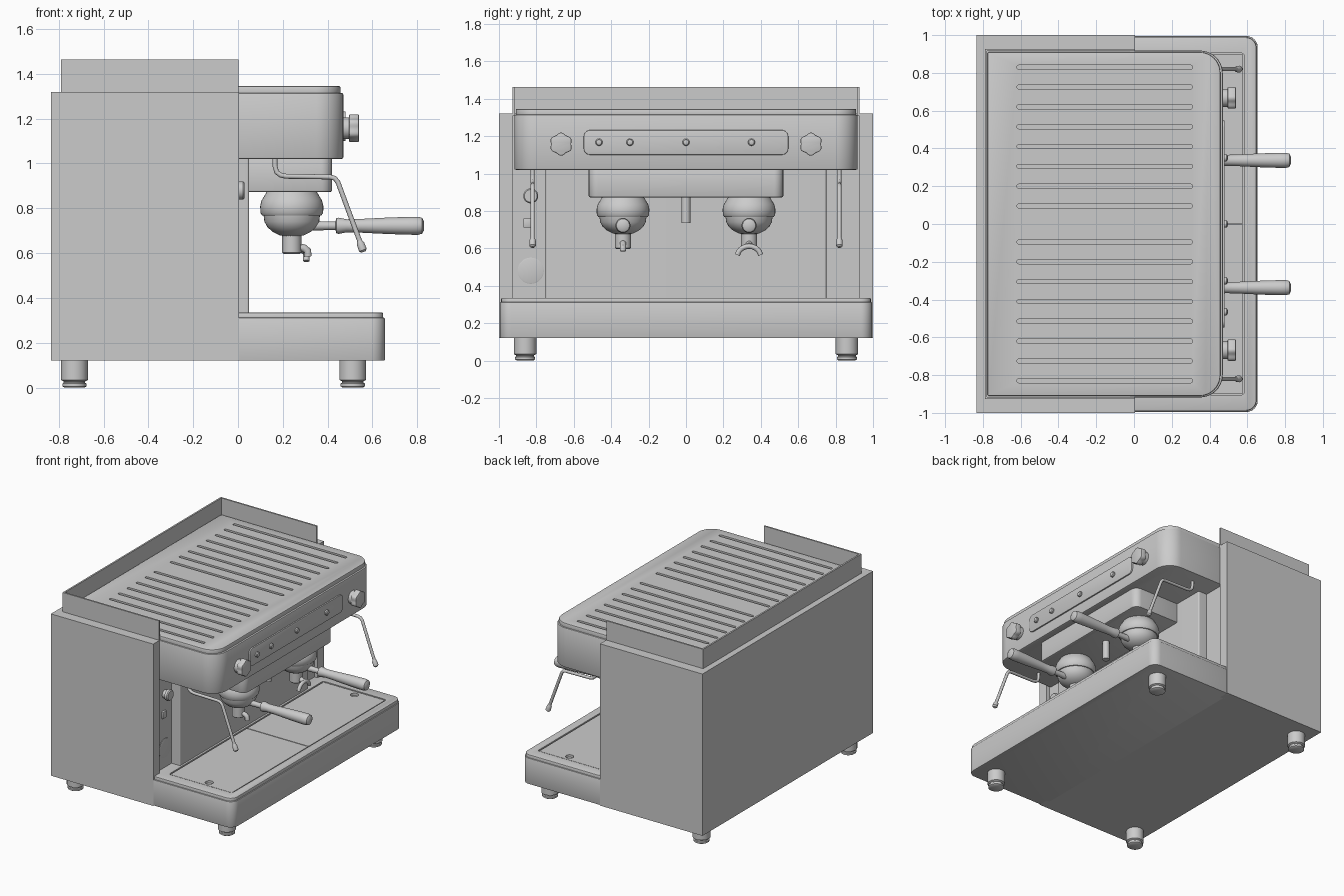
import bpy, bmesh
from math import pi, sin, cos
from mathutils import Matrix, Vector

if "Cube" in bpy.data.objects:
    bpy.data.objects.remove(bpy.data.objects["Cube"])

ALONG_X = Matrix.Rotation(pi / 2, 4, 'Y')      # turns local z into world x


def finish(name, bm, bevel=0, seg=2, mat=None, loc=(0, 0, 0)):
    bmesh.ops.remove_doubles(bm, verts=bm.verts, dist=1e-5)
    bmesh.ops.recalc_face_normals(bm, faces=bm.faces)
    if bevel:
        edges = [e for e in bm.edges if e.calc_face_angle(0) > 0.6]
        bmesh.ops.bevel(bm, geom=edges, offset=bevel, segments=seg, profile=0.5, affect='EDGES')
    if mat:
        bm.transform(mat)
    bm.transform(Matrix.Translation(loc))
    me = bpy.data.meshes.new(name)
    bm.to_mesh(me)
    bm.free()
    ob = bpy.data.objects.new(name, me)
    bpy.context.collection.objects.link(ob)
    return ob


def add_prism(bm, pts, z0, z1):
    lo = [bm.verts.new((x, y, z0)) for x, y in pts]
    hi = [bm.verts.new((x, y, z1)) for x, y in pts]
    bm.faces.new(lo[::-1])
    bm.faces.new(hi)
    for i in range(len(pts)):
        j = (i + 1) % len(pts)
        bm.faces.new((lo[i], lo[j], hi[j], hi[i]))


def prism(name, pts, z0, z1, **kw):
    bm = bmesh.new()
    add_prism(bm, pts, z0, z1)
    return finish(name, bm, **kw)


def outline(x0, x1, y0, y1, r_front=0, r_back=0, n=10):
    """Rectangle with separately rounded front (+x) and back corners."""
    pts = []
    for x, y, sx, sy, r, a in ((x1, y1, 1, 1, r_front, 0), (x0, y1, -1, 1, r_back, pi / 2),
                               (x0, y0, -1, -1, r_back, pi), (x1, y0, 1, -1, r_front, 1.5 * pi)):
        if r == 0:
            pts.append((x, y))
        else:
            pts += [(x - sx * r + r * cos(a + k * pi / 2 / n),
                     y - sy * r + r * sin(a + k * pi / 2 / n)) for k in range(n + 1)]
    return pts


def lathe(name, profile, loc, mat=None, n=40):
    bm = bmesh.new()
    rings = [[bm.verts.new((r * cos(2 * pi * i / n), r * sin(2 * pi * i / n), z)) for i in range(n)]
             for r, z in profile]
    for a, b in zip(rings, rings[1:]):
        for i in range(n):
            j = (i + 1) % n
            bm.faces.new((a[i], a[j], b[j], b[i]))
    bm.faces.new(rings[0][::-1])
    bm.faces.new(rings[-1])
    return finish(name, bm, mat=mat, loc=loc)


def tube(name, pts, r):
    cu = bpy.data.curves.new(name, 'CURVE')
    cu.dimensions = '3D'
    cu.bevel_depth, cu.bevel_resolution, cu.use_fill_caps = r, 4, True
    sp = cu.splines.new('POLY')
    sp.points.add(len(pts) - 1)
    for p, c in zip(sp.points, pts):
        p.co = (*c, 1)
    ob = bpy.data.objects.new(name, cu)
    bpy.context.collection.objects.link(ob)
    bpy.ops.object.select_all(action='DESELECT')
    ob.select_set(True)
    bpy.context.view_layer.objects.active = ob
    bpy.ops.object.convert(target='MESH')


def cut(ob, cutter):
    mod = ob.modifiers.new('cut', 'BOOLEAN')
    mod.operation, mod.solver, mod.object = 'DIFFERENCE', 'EXACT', cutter
    bpy.context.view_layer.objects.active = ob
    bpy.context.view_layer.update()
    bpy.ops.object.modifier_apply(modifier=mod.name)
    bpy.data.objects.remove(cutter)


# Main housing with slightly protruding side cheeks
prism('housing', [(-.835, -1), (.005, -1), (.005, -.925), (-.02, -.925),
                  (-.02, .925), (.005, .925), (.005, 1), (-.835, 1)], .12, 1.32)
prism('backsplash', outline(-.05, .05, -.75, .75, .01), .32, 1.03)

# Base with a recessed drip tray in two halves
base = prism('base', outline(-.1, .655, -.995, .995, .06), .12, .312, bevel=.004)
lip = prism('base_lip', outline(-.1, .648, -.988, .988, .055), .30, .335, bevel=.006)
cut(lip, prism('tray_cutter', outline(.065, .585, -.905, .905, .02, .02), .313, .4))
for s in (-1, 1):
    y0, y1 = sorted((s * .003, s * .897))
    tray = prism('drip_tray', outline(.073, .577, y0, y1), .305, .332)
    cut(tray, lathe('drain_cutter', [(.028, 0), (.028, .1)], (.36, s * .85, .314), n=24))

# Feet
for x in (-.73, .512):
    for y in (-.86, .86):
        lathe('foot', [(.045, 0), (.054, .006), (.054, .018), (.048, .022), (.048, .028),
                       (.06, .034), (.06, .125)], (x, y, 0))

# Head and its slotted cup-warmer top
prism('head', outline(-.1, .47, -.918, .918, .12), 1.02, 1.315, bevel=.008)
top = prism('cup_warmer', outline(-.775, .457, -.91, .91, .11), 1.30, 1.345, bevel=.006)
bm = bmesh.new()
for s in (-1, 1):
    for i in range(8):
        y = s * (.095 + .105 * i)
        add_prism(bm, outline(-.62, .31, y - .011, y + .011, .0105, .0105, 4), 1.33, 1.4)
cut(top, finish('slot_cutter', bm))

# Rail around the back and sides of the top
prism('cup_rail', [(.002, -.927), (.002, -.915), (-.778, -.915), (-.778, .915), (.002, .915),
                   (.002, .927), (-.79, .927), (-.79, -.927)], 1.31, 1.463)

# Control strip, buttons and lobed steam knobs
strip = [(-z, y) for z, y in outline(1.10, 1.232, -.547, .547, .035, .035)]
prism('control_strip', strip, .46, .48, mat=ALONG_X, bevel=.003)
for y in (-.465, -.30, 0, .35):
    lathe('button', [(.019, 0), (.019, .012), (.014, .018), (.006, .02)], (.477, y, 1.167), ALONG_X, 20)
for y in (-.668, .668):
    lathe('knob_collar', [(.048, 0), (.048, .035)], (.465, y, 1.157), ALONG_X)
    lobes = [((.058 + .004 * cos(6 * a)) * cos(a), (.058 + .004 * cos(6 * a)) * sin(a))
             for a in (2 * pi * k / 48 for k in range(48))]
    prism('steam_knob', lobes, 0, .045, bevel=.006, mat=ALONG_X, loc=(.495, y, 1.157))

# Block that carries the brewing groups
prism('group_block', outline(.0, .42, -.52, .52, .05), .873, 1.03, bevel=.008)
lathe('water_outlet', [(.018, .735), (.024, .735), (.024, .88)], (.25, 0, 0), n=24)

# Brewing groups with filter holders
for y in (-.337, .337):
    lathe('group_head', [(.09, .765), (.132, .768), (.14, .78), (.141, .81), (.135, .835),
                         (.122, .856), (.108, .88)], (.24, y, 0))
    lathe('filter_holder', [(.03, .675), (.055, .68), (.085, .695), (.108, .715), (.122, .74),
                            (.126, .77)], (.24, y, 0))
    lathe('spout_stem', [(.036, .597), (.043, .603), (.043, .69)], (.24, y, 0), n=28)
    lathe('holder_neck', [(.022, 0), (.019, .10), (.019, .17)], (.31, y, .722), ALONG_X, 24)
    lathe('holder_handle', [(.02, 0), (.034, .004), (.036, .015), (.029, .05), (.031, .12),
                            (.037, .24), (.04, .34), (.04, .37), (.035, .387), (.02, .395)],
          (.435, y, .722), ALONG_X, 28)
tube('single_spout', [(.26, -.337, .63), (.295, -.337, .622), (.31, -.337, .61), (.312, -.337, .585)], .017)
tube('double_spout_stub', [(.26, .337, .63), (.30, .337, .612)], .018)
tube('double_spout', [(.305, .337 + .063 * sin(a), .555 + .056 * cos(a))
                      for a in (-1.4 + .28 * k for k in range(11))], .014)

# Steam wands
for y in (-.82, .82):
    tube('steam_wand', [(.165, y, 1.03), (.165, y, .99), (.172, y, .962), (.19, y, .948),
                        (.215, y, .943), (.41, y, .94), (.432, y, .934), (.446, y, .916),
                        (.55, y, .635)], .011)
    tip = Vector((.104, 0, -.281)).to_track_quat('Z', 'Y').to_matrix().to_4x4()
    lathe('wand_tip', [(.011, -.03), (.017, -.015), (.018, .015), (.01, .024)], (.552, y, .628), tip, 20)

# Side controls beside the backsplash
lathe('side_knob', [(.03, 0), (.03, .025), (.04, .027), (.04, .045), (.034, .052)],
      (-.022, -.83, .88), ALONG_X, 24)
prism('side_switch', outline(-.03, -.005, -.87, -.825), .71, .76, bevel=.004)
lathe('gauge_disc', [(.07, 0), (.07, .005), (.064, .007)], (-.022, -.83, .48), ALONG_X)

# Smooth curved surfaces, keep hard edges
bpy.ops.object.select_all(action='SELECT')
bpy.context.view_layer.objects.active = bpy.data.objects['housing']
bpy.ops.object.shade_smooth_by_angle(angle=.6)
